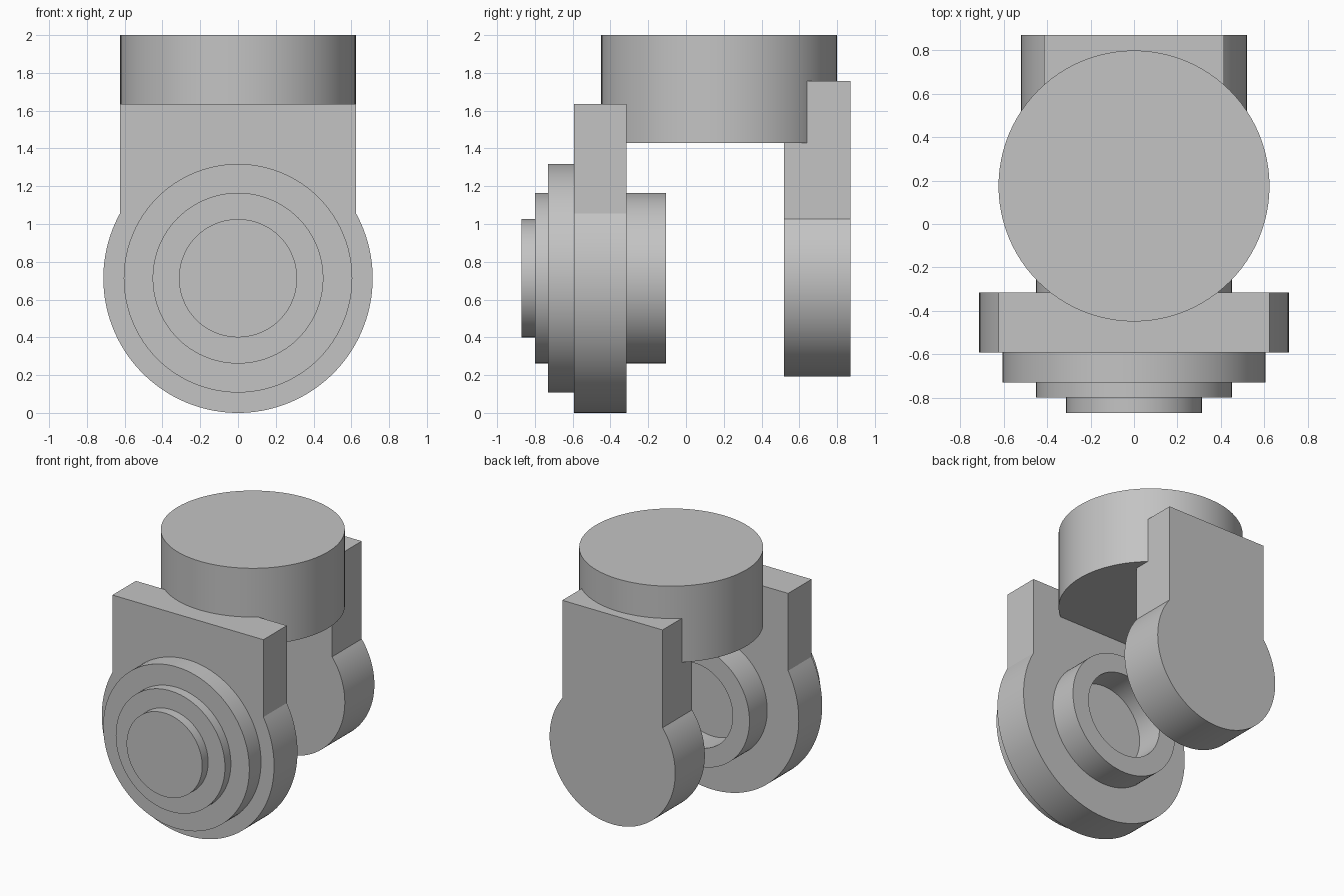
import bpy
import bmesh
from math import asin, cos, pi, radians, sin

cube = bpy.data.objects.get("Cube")
if cube:
    bpy.data.objects.remove(cube, do_unlink=True)

AXIS_Z = 0.713   # height of the pivot axis
SEGMENTS = 96

grey = bpy.data.materials.new("plain grey")
grey.use_nodes = True
colour = (0.55, 0.55, 0.55, 1)
grey.diffuse_color = colour
grey.node_tree.nodes["Principled BSDF"].inputs["Base Color"].default_value = colour


def finish(name, bm):
    """Turn a bmesh into a smooth object with crisp edges."""
    bmesh.ops.recalc_face_normals(bm, faces=bm.faces)
    mesh = bpy.data.meshes.new(name)
    bm.to_mesh(mesh)
    bm.free()
    mesh.materials.append(grey)
    mesh.shade_smooth()
    mesh.set_sharp_from_angle(angle=radians(25))
    obj = bpy.data.objects.new(name, mesh)
    bpy.context.collection.objects.link(obj)
    return obj


def lug(name, radius, half_width, top, y_front, y_back):
    """Round-bottomed plate with a straight, narrower neck."""
    start = asin(half_width / radius)
    sweep = 2 * pi - 2 * start
    outline = [(-half_width, top), (half_width, top)]
    for i in range(SEGMENTS + 1):
        a = start + sweep * i / SEGMENTS
        outline.append((radius * sin(a), AXIS_Z + radius * cos(a)))
    bm = bmesh.new()
    face = bm.faces.new([bm.verts.new((x, y_front, z)) for x, z in outline])
    result = bmesh.ops.extrude_face_region(bm, geom=[face], use_keep_orig=True)
    moved = [v for v in result["geom"] if isinstance(v, bmesh.types.BMVert)]
    bmesh.ops.translate(bm, verts=moved, vec=(0, y_back - y_front, 0))
    return finish(name, bm)


def turned(name, profile):
    """Spin (radius, y) points about the pivot axis; flat caps close open ends."""
    bm = bmesh.new()
    rings = []
    for r, y in profile:
        rings.append([bm.verts.new((r * cos(2 * pi * i / SEGMENTS), y,
                                    AXIS_Z + r * sin(2 * pi * i / SEGMENTS)))
                      for i in range(SEGMENTS)])
    for a, b in zip(rings, rings[1:]):
        for i in range(SEGMENTS):
            j = (i + 1) % SEGMENTS
            bm.faces.new((a[i], a[j], b[j], b[i]))
    bm.faces.new(rings[0])
    bm.faces.new(rings[-1])
    return finish(name, bm)


# Two hanging lugs
lug("front_lug", 0.713, 0.625, 1.635, -0.592, -0.315)
lug("rear_lug", 0.52, 0.415, 1.758, 0.52, 0.87)

# Stepped cover on the outside of the front lug
turned("stepped_cover", [(0.605, -0.592), (0.605, -0.73), (0.452, -0.73),
                         (0.452, -0.80), (0.313, -0.80), (0.313, -0.87)])

# Hollow bearing boss on the inside of the front lug
turned("bearing_boss", [(0.452, -0.315), (0.452, -0.105),
                        (0.313, -0.105), (0.313, -0.314)])

# Round head joining both lugs
bm = bmesh.new()
bmesh.ops.create_cone(bm, cap_ends=True, segments=SEGMENTS,
                      radius1=0.624, radius2=0.624, depth=0.572)
bmesh.ops.translate(bm, verts=bm.verts, vec=(0, 0.175, 1.714))
finish("round_head", bm)
